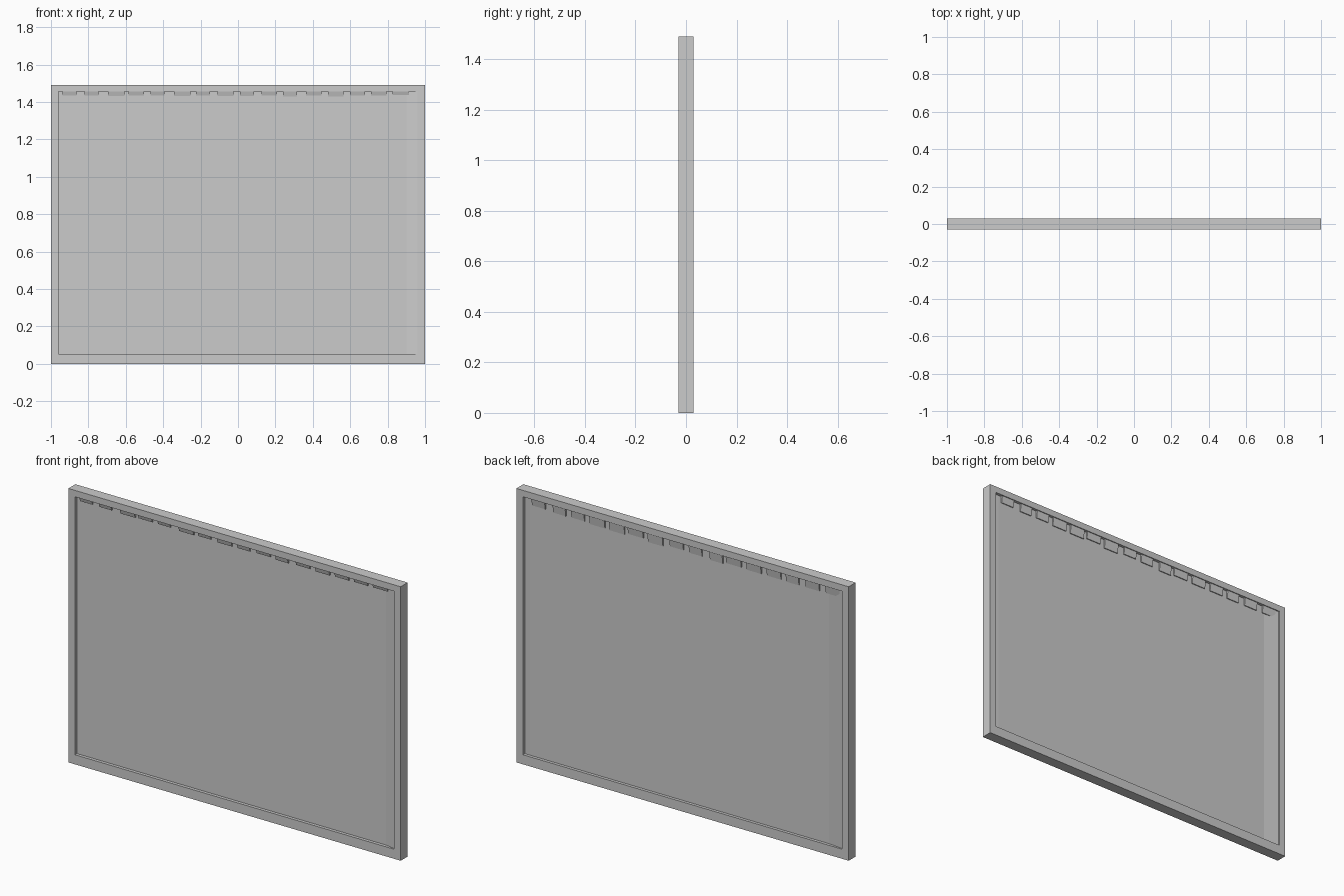
import bpy, bmesh, random

if "Cube" in bpy.data.objects:
    bpy.data.objects.remove(bpy.data.objects["Cube"])

random.seed(4)
H = 1.49          # overall height
T = 0.03          # half thickness of the frame
IN_X, IN_LO, IN_HI = 0.96, 0.052, 1.455   # frame opening


def mesh_object(name, bm):
    bmesh.ops.recalc_face_normals(bm, faces=bm.faces)
    me = bpy.data.meshes.new(name)
    bm.to_mesh(me)
    bm.free()
    ob = bpy.data.objects.new(name, me)
    bpy.context.collection.objects.link(ob)
    return ob


def prism(bm, profile, place, a, b):
    """Extrude a closed 2D profile between a and b."""
    r0 = [bm.verts.new(place(p, a)) for p in profile]
    r1 = [bm.verts.new(place(p, b)) for p in profile]
    n = len(profile)
    bm.faces.new(r0)
    bm.faces.new(r1)
    for i in range(n):
        j = (i + 1) % n
        bm.faces.new((r0[i], r0[j], r1[j], r1[i]))


# Frame: four-sided ring, open in the middle
bm = bmesh.new()
rings = []
for y in (-T, T):
    for x, lo, hi in ((1, 0, H), (IN_X, IN_LO, IN_HI)):
        rings.append([bm.verts.new((sx * x, y, z))
                      for sx, z in ((-1, lo), (1, lo), (1, hi), (-1, hi))])
fo, fi, bo, bi = rings
for r, s in ((fo, fi), (bo, bi), (fo, bo), (fi, bi)):
    for i in range(4):
        j = (i + 1) % 4
        bm.faces.new((r[i], r[j], s[j], s[i]))
mesh_object("frame", bm)

# Recessed panel: one edge sharp and the other sloped up on each face
panel = [(-0.96, -0.013), (0.90, -0.013), (0.96, -0.024),
         (0.96, 0.013), (0.93, 0.014), (-0.87, 0.014), (-0.96, 0.024)]
bm = bmesh.new()
prism(bm, panel, lambda p, z: (p[0], p[1], z), IN_LO, IN_HI)
mesh_object("panel", bm)

# Pleats hanging under the top rail, thick at the top and tapering down
COUNT = 16
STEP = 1.88 / COUNT
for name, side, drop in (("front_pleats", -1, 0.022), ("back_pleats", 1, 0.045)):
    bm = bmesh.new()
    for i in range(COUNT):
        x = -0.94 + i * STEP + random.uniform(0, 0.012)
        w = STEP * random.uniform(0.62, 0.78)
        z = IN_HI - drop * random.uniform(0.85, 1.15)
        wedge = [(side * 0.010, IN_HI), (side * 0.025, IN_HI),
                 (side * 0.019, z), (side * 0.010, z)]
        prism(bm, wedge, lambda p, xx: (xx, p[0], p[1]), x, x + w)
    mesh_object(name, bm)
